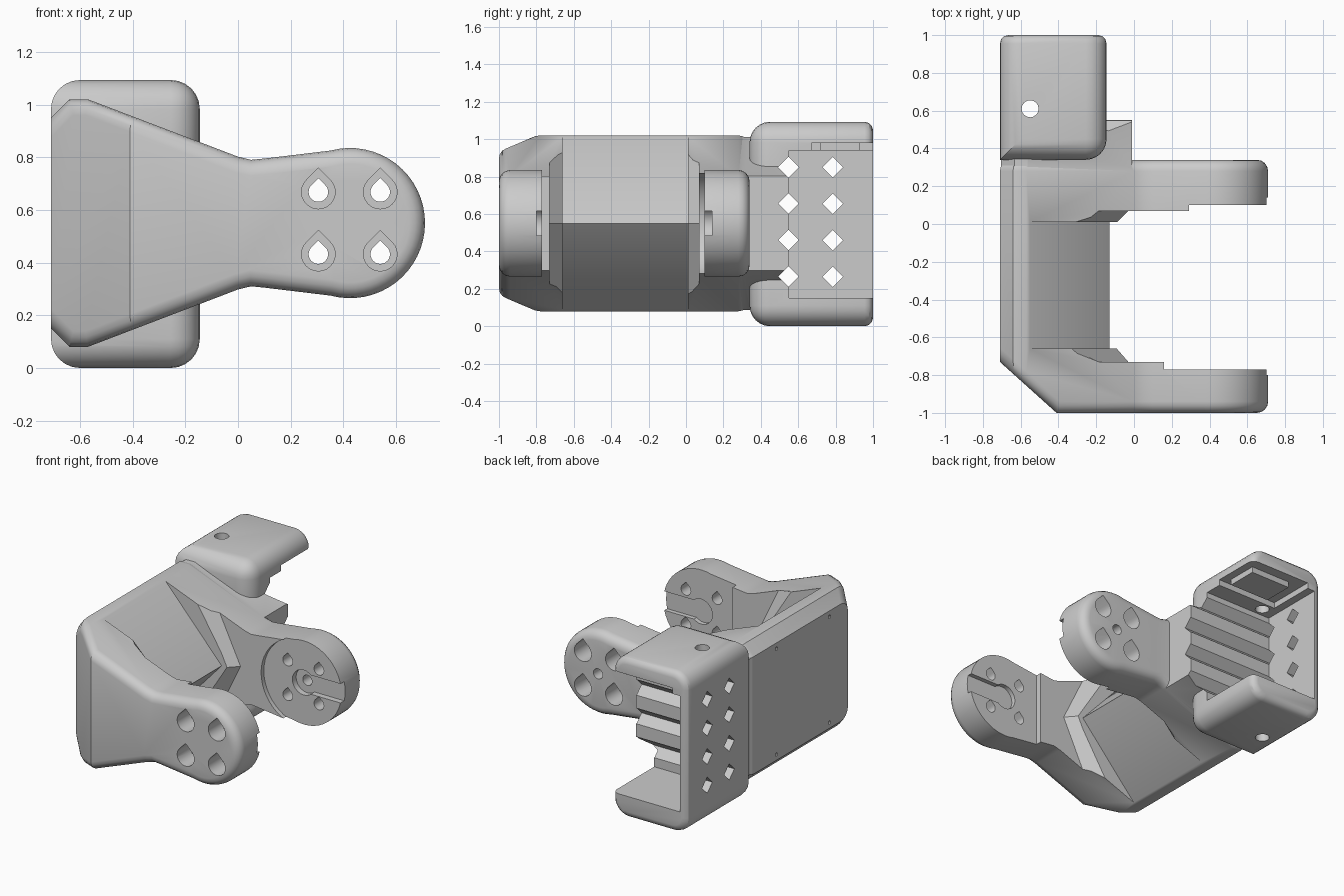
import bpy, bmesh, math

cube = bpy.data.objects.get("Cube")
if cube:
    bpy.data.objects.remove(cube, do_unlink=True)

MID = 0.55              # height of the symmetry plane
TIP_X, TIP_R = 0.425, 0.285


def prism(name, axis, pts, a, b, end_pts=None):
    """Extrude (or loft) a 2D outline along an axis from a to b."""
    place = {"x": lambda u, v, t: (t, u, v),
             "y": lambda u, v, t: (u, t, v),
             "z": lambda u, v, t: (u, v, t)}[axis]
    bm = bmesh.new()
    lo = [bm.verts.new(place(u, v, a)) for u, v in pts]
    hi = [bm.verts.new(place(u, v, b)) for u, v in (end_pts or pts)]
    bm.faces.new(lo)
    bm.faces.new(hi)
    n = len(pts)
    for i in range(n):
        j = (i + 1) % n
        bm.faces.new((lo[i], lo[j], hi[j], hi[i]))
    bmesh.ops.recalc_face_normals(bm, faces=bm.faces)
    mesh = bpy.data.meshes.new(name)
    bm.to_mesh(mesh)
    bm.free()
    obj = bpy.data.objects.new(name, mesh)
    bpy.context.collection.objects.link(obj)
    return obj


def box(name, x, y, z):
    return prism(name, "z", [(x[0], y[0]), (x[1], y[0]), (x[1], y[1]), (x[0], y[1])], *z)


def arc(cx, cy, r, start, end, n):
    step = (end - start) / n
    return [(cx + r * math.cos(math.radians(start + step * i)),
             cy + r * math.sin(math.radians(start + step * i))) for i in range(n + 1)]


def circle(cx, cy, r, n=24):
    return arc(cx, cy, r, 0, 360, n)[:-1]


def teardrop(cx, cy, r):
    return arc(cx, cy, r, 135, 405, 18) + [(cx, cy + r * math.sqrt(2))]


def apply(obj, mod):
    bpy.ops.object.select_all(action="DESELECT")
    bpy.context.view_layer.objects.active = obj
    obj.select_set(True)
    bpy.ops.object.modifier_apply(modifier=mod.name)


def combine(target, other, operation="DIFFERENCE"):
    mod = target.modifiers.new("bool", "BOOLEAN")
    mod.operation, mod.solver, mod.object = operation, "EXACT", other
    apply(target, mod)
    bpy.data.objects.remove(other, do_unlink=True)


# Arm outline: wide at the plate, narrow neck, round tip
upper = [(-0.71, 0.95), (-0.64, 1.02), (-0.57, 1.02), (0, 0.802), (0.05, 0.79), (0.1, 0.795)]
outline = upper + arc(TIP_X, MID, TIP_R, 105, -105, 32) + [(x, 2 * MID - z) for x, z in reversed(upper)]
body = prism("hinge_bracket", "y", outline, -1, 0.34)

# Slanted front corner, then rounded rims
combine(body, prism("corner_cut", "z", [(-0.81, -0.64), (-0.31, -1.09), (-0.81, -1.09)], -1, 2))
bev = body.modifiers.new("rim", "BEVEL")
bev.width, bev.segments, bev.use_clamp_overlap = 0.06, 4, False
bev.limit_method, bev.angle_limit = "ANGLE", math.radians(50)
apply(body, bev)

# Grooved wall behind the rear arm
wall = prism("wall", "y", [(x * 0.99, MID + (z - MID) * 0.985) for x, z in outline], 0.2, 0.58)
combine(wall, box("wall_end", (-0.01, 2), (0, 1), (-1, 2)))
combine(body, wall, "UNION")

# Holder block with soft corners
holder = box("holder", (-0.71, -0.145), (0.34, 1), (0, 1.093))
bm = bmesh.new()
bm.from_mesh(holder.data)


def center(edge):
    return (edge.verts[0].co + edge.verts[1].co) / 2


soft = [e for e in bm.edges if center(e).y < 0.99 and not (center(e).x < -0.7 and center(e).y < 0.35)]
bmesh.ops.bevel(bm, geom=soft, offset=0.11, segments=6, profile=0.5, affect="EDGES")
end = [e for e in bm.edges if all(v.co.y > 0.999 for v in e.verts)]
bmesh.ops.bevel(bm, geom=end, offset=0.045, segments=3, profile=0.5, affect="EDGES")
bm.to_mesh(holder.data)
bm.free()
combine(body, holder, "UNION")

# Holder cavity, relief under the top lip and its raised pad
combine(body, box("cavity", (-0.655, 1), (0.55, 1.3), (0.15, 0.94)))
combine(body, box("relief", (-0.6, 0), (0.67, 1.3), (0.9, 0.98)))
combine(body, box("pad", (-0.5, -0.2), (0.72, 0.93), (0.94, 1.0)), "UNION")


# Space between the arms, leaving a ridge and sloped flares
def vee(ridge, top):
    return [(ridge, MID), (top, 1.2), (1, 1.2), (1, -0.1), (top, -0.1)]


near, far = vee(-0.10, -0.51), vee(-0.03, -0.345)
combine(body, prism("ridge_gap", "y", vee(-0.13, -0.722), -0.66, 0.01))
combine(body, prism("front_flare", "y", far, -0.73, -0.65, near))
combine(body, prism("rear_flare", "y", near, 0.0, 0.07, far))

# Recessed pads on the inner tips, with hub and slot
combine(body, box("front_recess", (0.16, 1), (-0.77, -0.7), (0, 1.1)))
combine(body, prism("rear_recess", "y", circle(TIP_X, MID, 0.3, 48), 0.04, 0.10))
for name, lo, hi in (("front", -0.80, -0.7), ("rear", 0.04, 0.14)):
    combine(body, box(name + "_slot", (TIP_X, 1), (lo, hi), (0.485, 0.615)))
    combine(body, prism(name + "_hub", "y", circle(TIP_X, MID, 0.085), lo, hi))
combine(body, prism("axle_hole", "y", circle(TIP_X, MID, 0.035, 16), 0.05, 0.5))

# Teardrop screw holes with counterbores
for x in (0.305, 0.54):
    for z in (0.432, 0.668):
        combine(body, prism("screw_hole", "y", teardrop(x, z, 0.037), -1.1, 0.5))
        combine(body, prism("front_bore", "y", teardrop(x, z, 0.064), -1.1, -0.86))
        combine(body, prism("rear_bore", "y", teardrop(x, z, 0.064), 0.2, 0.5))

# Diamond slots, which also groove the wall
for y in (0.548, 0.785):
    for z in (0.265, 0.46, 0.655, 0.85):
        diamond = [(y - 0.055, z), (y, z - 0.055), (y + 0.055, z), (y, z + 0.055)]
        combine(body, prism("diamond", "x", diamond, -1, 1))

# Vertical lip screw holes and small pilot holes in the plate
combine(body, prism("lip_hole", "z", circle(-0.55, 0.61, 0.045, 16), -0.2, 1.3))
for y in (-0.53, 0.04):
    for z in (0.19, 0.91):
        combine(body, prism("pilot", "x", circle(y, z, 0.012, 10), -0.8, -0.64))

# Single grey material and smooth shading with sharp edges
grey = bpy.data.materials.new("grey_plastic")
grey.use_nodes = True
color = (0.6, 0.6, 0.6, 1)
grey.diffuse_color = color
for node in grey.node_tree.nodes:
    if node.type == "BSDF_PRINCIPLED":
        node.inputs["Base Color"].default_value = color
body.data.materials.clear()
body.data.materials.append(grey)
for poly in body.data.polygons:
    poly.material_index = 0
bpy.ops.object.select_all(action="DESELECT")
body.select_set(True)
bpy.context.view_layer.objects.active = body
bpy.ops.object.shade_smooth_by_angle(angle=math.radians(30))
